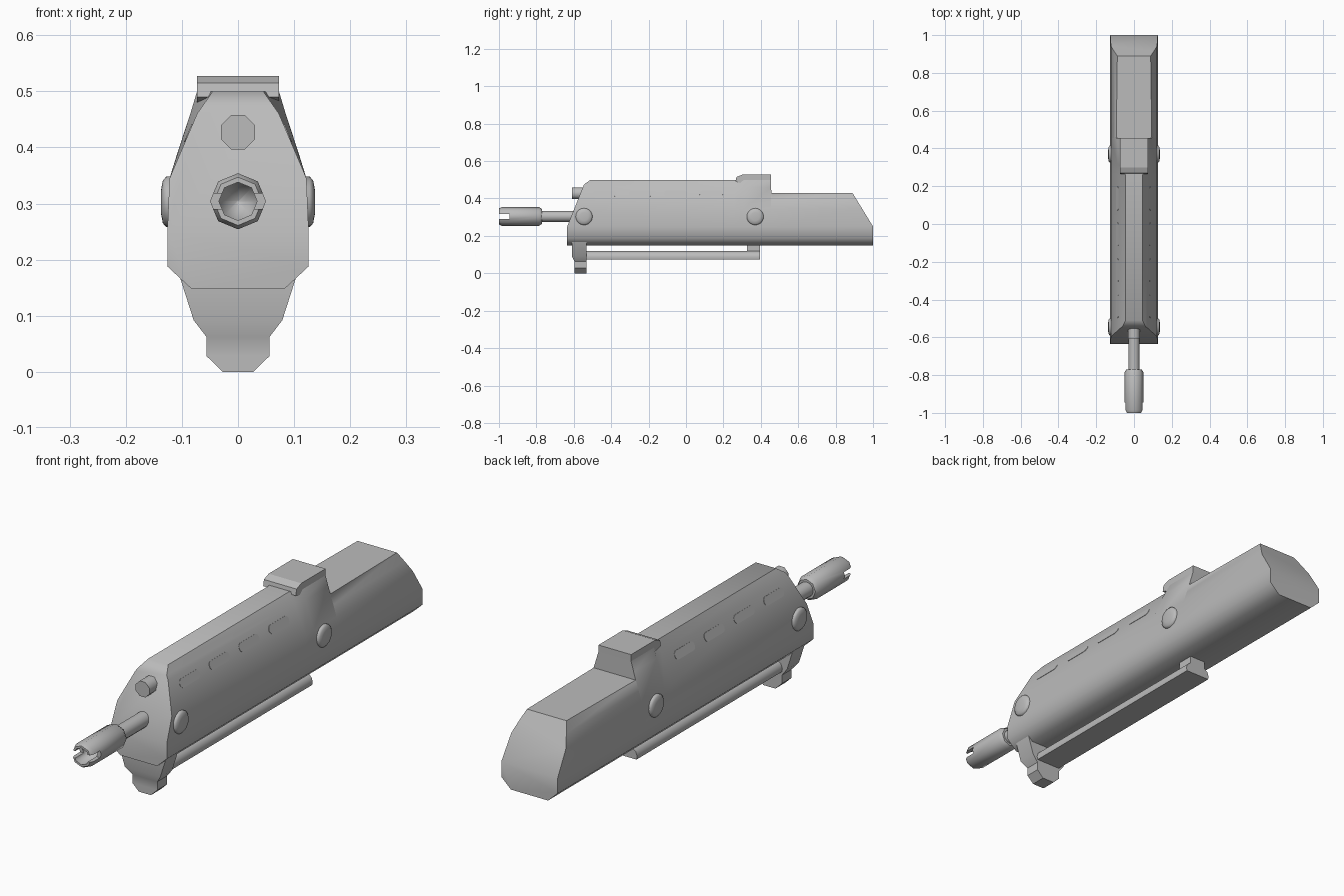
import bpy, bmesh, math
from mathutils import Vector, Matrix

if "Cube" in bpy.data.objects:
    bpy.data.objects.remove(bpy.data.objects["Cube"])

grey = bpy.data.materials.new("grey metal")
grey.diffuse_color = (0.5, 0.5, 0.5, 1)
grey.use_nodes = True
grey.node_tree.nodes["Principled BSDF"].inputs["Base Color"].default_value = grey.diffuse_color


def finish(name, bm, angle=None):
    bmesh.ops.recalc_face_normals(bm, faces=bm.faces[:])
    me = bpy.data.meshes.new(name)
    bm.to_mesh(me)
    bm.free()
    ob = bpy.data.objects.new(name, me)
    bpy.context.collection.objects.link(ob)
    me.materials.append(grey)
    if angle:
        bpy.ops.object.select_all(action='DESELECT')
        ob.select_set(True)
        bpy.context.view_layer.objects.active = ob
        bpy.ops.object.shade_smooth_by_angle(angle=math.radians(angle))
    return ob


def loft(rings):
    """Skin a list of equal closed rings and cap both ends."""
    bm = bmesh.new()
    vs = [[bm.verts.new(p) for p in r] for r in rings]
    n = len(vs[0])
    for a, b in zip(vs, vs[1:]):
        for i in range(n):
            j = (i + 1) % n
            bm.faces.new((a[i], a[j], b[j], b[i]))
    bm.faces.new(vs[0])
    bm.faces.new(vs[-1])
    return bm


def mirrored(half, y):
    """Half section (x, z), bottom to top, made into a full ring at y."""
    return [(x, y, z) for x, z in half] + [(-x, y, z) for x, z in reversed(half)]


def turned(name, profile, z, sides=8, phase=0.0, angle=35):
    """Round part along y from (y, radius) points."""
    rings = []
    for y, r in profile:
        rings.append([(r * math.cos(phase + math.tau * i / sides), y,
                       z + r * math.sin(phase + math.tau * i / sides)) for i in range(sides)])
    return finish(name, loft(rings), angle)


# Body: slim forward section, flared under the sight block, lowered at the rear
low = [(0.083, 0.148), (0.126, 0.188), (0.126, 0.25), (0.122, 0.345)]
slim = low + [(0.073, 0.46), (0.045, 0.50)]
flared = low + [(0.085, 0.46), (0.073, 0.50)]
rear_a = low + [(0.108, 0.39), (0.094, 0.43)]
rear_b = low + [(0.104, 0.39), (0.086, 0.43)]
bm = loft([mirrored(slim, -0.70), mirrored(slim, 0.26), mirrored(flared, 0.31),
           mirrored(flared, 0.455), mirrored(rear_a, 0.456), mirrored(rear_b, 1.06)])


def slice_off(p, q, sign):
    """Trim by the plane through two (y, z) points, closing the cut."""
    no = Vector((0, q[1] - p[1], p[0] - q[0])).normalized() * sign
    res = bmesh.ops.bisect_plane(bm, geom=bm.verts[:] + bm.edges[:] + bm.faces[:], dist=1e-5,
                                 plane_co=(0, p[0], p[1]), plane_no=no, clear_outer=True)
    edges = [g for g in res['geom_cut'] if isinstance(g, bmesh.types.BMEdge)]
    bmesh.ops.edgeloop_fill(bm, edges=edges)


slice_off((-0.635, 0.14), (-0.635, 0.25), -1)
slice_off((-0.635, 0.25), (-0.545, 0.475), -1)
slice_off((-0.545, 0.475), (-0.51, 0.50), -1)
slice_off((1.0, 0.14), (1.0, 0.25), 1)
slice_off((1.0, 0.25), (0.89, 0.43), 1)
finish("body", bm, 50)

# Sight block with a chamfered overhanging front lip
side = [(0.455, 0.48), (0.455, 0.527), (0.30, 0.527), (0.27, 0.515), (0.265, 0.49), (0.30, 0.48)]
finish("sight_block", loft([[(x, y, z) for y, z in side] for x in (-0.073, 0.073)]))

# Vents: thin rounded plates on the upper slanted sides
p0, p1 = Vector((0.122, 0, 0.345)), Vector((0.073, 0, 0.46))
up = (p1 - p0).normalized()
out = Vector((up.z, 0, -up.x))
for s in (1, -1):
    for k in range(4):
        c = p0.lerp(p1, 0.70) + Vector((0, 0.135 - 0.19 * k, 0))
        rings = []
        for h in (-0.003, 0.0015):
            ring = []
            for i in range(16):
                a = math.tau * (i + 0.5) / 16
                v = math.cos(a) * 0.018
                p = c + up * (math.sin(a) * 0.018) + out * h
                p.y += v + math.copysign(0.045, v)
                ring.append((p.x * s, p.y, p.z))
            rings.append(ring)
        finish("vent", loft(rings))

# Domed side pins
for s in (1, -1):
    for y in (-0.545, 0.37):
        rings = [[(s * x, y + r * math.cos(math.tau * i / 20), 0.303 + r * math.sin(math.tau * i / 20))
                  for i in range(20)]
                 for x, r in ((0.09, 0.045), (0.128, 0.045), (0.134, 0.038), (0.137, 0.022))]
        finish("side_pin", loft(rings), 50)

# Barrel and the gas plug above it
turned("barrel", [(-0.80, 0.03), (-0.50, 0.03)], 0.304, 12, angle=40)
turned("gas_plug", [(-0.61, 0.033), (-0.50, 0.033)], 0.427, 8, math.pi / 8, 50)

# Muzzle device: hollow front with slots cut through both sides
muzzle = turned("muzzle", [(-0.90, 0.002), (-0.93, 0.034), (-1.0, 0.034), (-1.0, 0.043),
                           (-0.985, 0.05), (-0.785, 0.05), (-0.77, 0.04)], 0.304, 8, 0, 50)
bm = bmesh.new()
bmesh.ops.create_cube(bm, size=1, matrix=Matrix.Translation((0, -0.995, 0.304))
                      @ Matrix.Diagonal((0.2, 0.1, 0.028, 1)))
cutter = finish("slot_cutter", bm)
cutter.hide_render = True
cutter.hide_viewport = True
cut = muzzle.modifiers.new("slots", 'BOOLEAN')
cut.operation = 'DIFFERENCE'
cut.solver = 'EXACT'
cut.object = cutter

# Front bracket: stepped profile, thinner towards the foot
rows = [(0.104, 0.17, -0.61), (0.079, 0.092, -0.61), (0.056, 0.062, -0.595),
        (0.056, 0.028, -0.595), (0.027, 0.0, -0.595)]
finish("front_bracket", loft([[(-x, y, z), (x, y, z), (x, -0.533, z), (-x, -0.533, z)]
                              for x, z, y in rows]), 30)

# Lower rail with rounded shoulders, and its rear mount
rail = [(0.055, 0.075), (0.058, 0.088), (0.052, 0.106), (0.036, 0.118)]
finish("lower_rail", loft([mirrored(rail, -0.55), mirrored(rail, 0.395)]), 50)
mount = [(0.036, 0.11), (0.036, 0.155)]
finish("rail_mount", loft([mirrored(mount, 0.325), mirrored(mount, 0.395)]))
